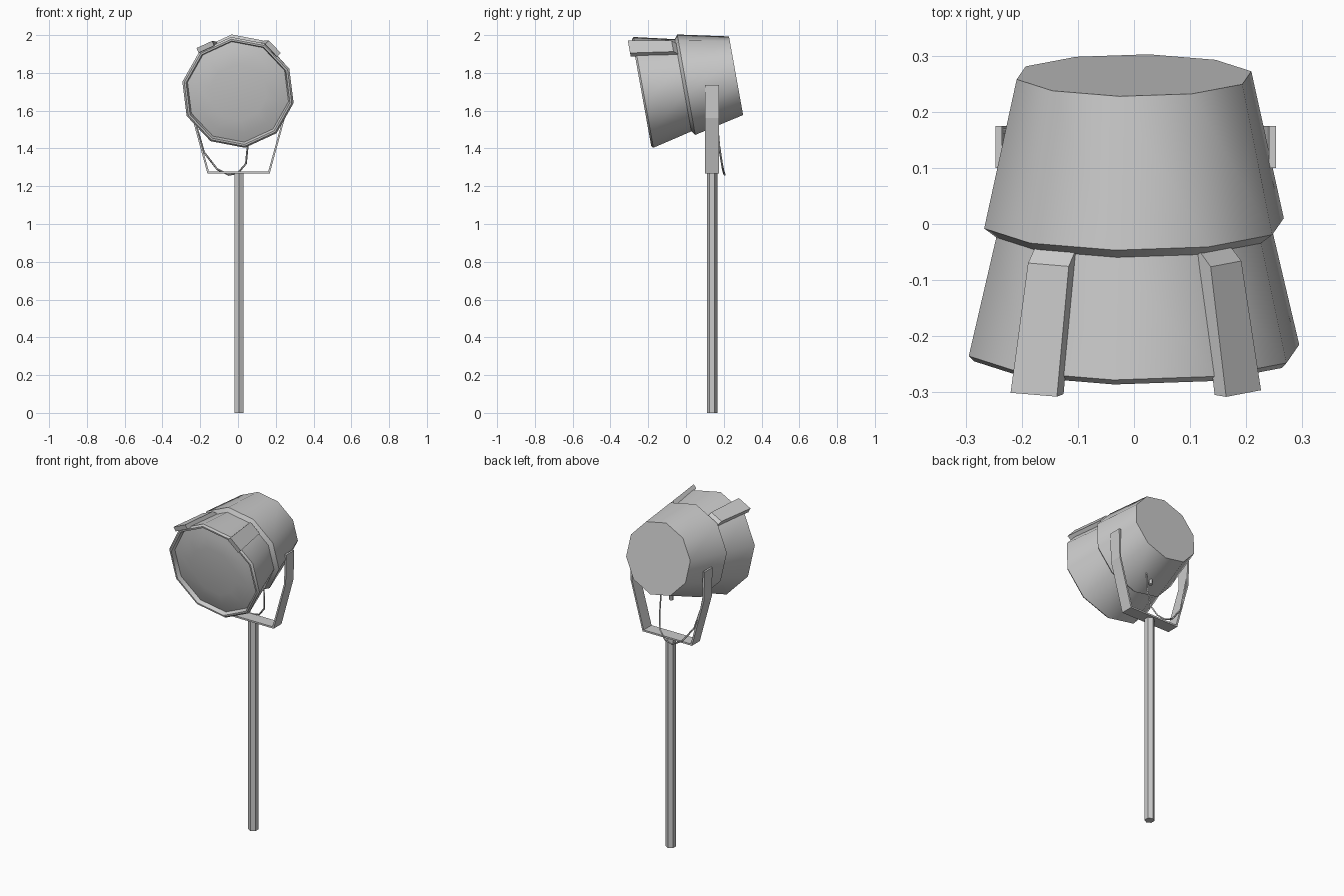
import bpy, math
from mathutils import Vector

if "Cube" in bpy.data.objects:
    bpy.data.objects.remove(bpy.data.objects["Cube"])

TILT = math.radians(10.2)
C = Vector((0, -0.235, 1.695))                       # centre of the lamp front
A = Vector((0, math.cos(TILT), math.sin(TILT)))      # lamp axis, pointing back
V = Vector((0, -math.sin(TILT), math.cos(TILT)))     # lamp "up"
U = Vector((1, 0, 0))


def radial(deg):
    t = math.radians(deg)
    return U * math.cos(t) + V * math.sin(t)


def make(name, verts, faces, smooth=None):
    me = bpy.data.meshes.new(name)
    me.from_pydata([tuple(v) for v in verts], [], faces)
    ob = bpy.data.objects.new(name, me)
    bpy.context.collection.objects.link(ob)
    bpy.ops.object.select_all(action='DESELECT')
    bpy.context.view_layer.objects.active = ob
    ob.select_set(True)
    bpy.ops.object.mode_set(mode='EDIT')
    bpy.ops.mesh.select_all(action='SELECT')
    bpy.ops.mesh.normals_make_consistent(inside=False)
    bpy.ops.object.mode_set(mode='OBJECT')
    if smooth:
        bpy.ops.object.shade_smooth_by_angle(angle=math.radians(smooth))
    return ob


def loft(name, rings, caps=(True, True), smooth=None):
    n = len(rings[0])
    verts = [p for r in rings for p in r]
    faces = [(i * n + j, i * n + (j + 1) % n, (i + 1) * n + (j + 1) % n, (i + 1) * n + j)
             for i in range(len(rings) - 1) for j in range(n)]
    if caps[0]:
        faces.append(tuple(range(n)))
    if caps[1]:
        faces.append(tuple(range(len(verts) - n, len(verts))))
    return make(name, verts, faces, smooth)


def lathe(name, profile, caps):
    # ten-sided turning about the lamp axis; profile = (distance along axis, radius)
    rings = [[C + A * s + radial(97 + 36 * k) * r for k in range(10)] for s, r in profile]
    return loft(name, rings, caps, 40)


# Lamp housing with stepped rear drum, and domed lens set inside the rim
lathe("lamp_housing", [(0.025, 0.272), (0, 0.28), (0, 0.29), (0.01, 0.30), (0.223, 0.25),
                       (0.24, 0.272), (0.508, 0.213)], (False, True))
lathe("lens", [(0.025, 0.274), (0.012, 0.225), (0.002, 0.15)], (False, True))

# Two clips lying on upper housing facets
for name, ang, off in (("left_clip", 115, 0.05), ("right_clip", 43, 0.05)):
    n, t = radial(ang), radial(ang + 90)
    rings = []
    for w in (off - 0.045, off + 0.045):
        ring = []
        for s, h in ((-0.023, -0.004), (-0.023, 0.024), (0.205, 0.024), (0.235, -0.004)):
            surf = (0.30 - 0.05 * s / 0.223) * math.cos(math.pi / 10)
            # clips narrow slightly towards the back with the cone
            ring.append(C + A * s + n * (surf + h) + t * w * (1 - 0.12 * s / 0.223))
        rings.append(ring)
    loft(name, rings)

# Yoke: flat strap bent around the lamp
outer = [(0.25, 1.735), (0.245, 1.56), (0.165, 1.268)]
inner = [(0.157, 1.278), (0.235, 1.56), (0.238, 1.735)]
half_n = len(outer)
path_out = outer + [(-x, z) for x, z in reversed(outer)]
path_in = list(reversed(inner)) + [(-x, z) for x, z in inner]
rings = [[Vector((xo + 0.003, 0.10, zo)), Vector((xo + 0.003, 0.175, zo)),
          Vector((xi + 0.003, 0.175, zi)), Vector((xi + 0.003, 0.10, zi))]
         for (xo, zo), (xi, zi) in zip(path_out, path_in)]
loft("yoke", rings)


def prism(name, x, y, z0, z1, r, n=6):
    loft(name, [[Vector((x + r * math.cos(math.pi / 2 + 2 * math.pi * k / n),
                         y + r * math.sin(math.pi / 2 + 2 * math.pi * k / n), z))
                 for k in range(n)] for z in (z0, z1)])


# Hexagonal pole and small cable gland under the drum
prism("pole", 0.005, 0.138, 0, 1.275, 0.028)
prism("cable_gland", 0.0, 0.14, 1.49, 1.54, 0.012)

# Hanging cable
pts = [(-0.24, 0.165, 1.62), (-0.215, 0.165, 1.50), (-0.18, 0.18, 1.38), (-0.11, 0.195, 1.29),
       (-0.05, 0.205, 1.26), (0.0, 0.20, 1.27), (0.042, 0.19, 1.32), (0.052, 0.175, 1.42),
       (0.05, 0.165, 1.54)]
cu = bpy.data.curves.new("cable", 'CURVE')
cu.dimensions = '3D'
cu.bevel_depth = 0.005
cu.bevel_resolution = 0
sp = cu.splines.new('POLY')
sp.points.add(len(pts) - 1)
for p, co in zip(sp.points, pts):
    p.co = (*co, 1)
bpy.context.collection.objects.link(bpy.data.objects.new("cable", cu))
